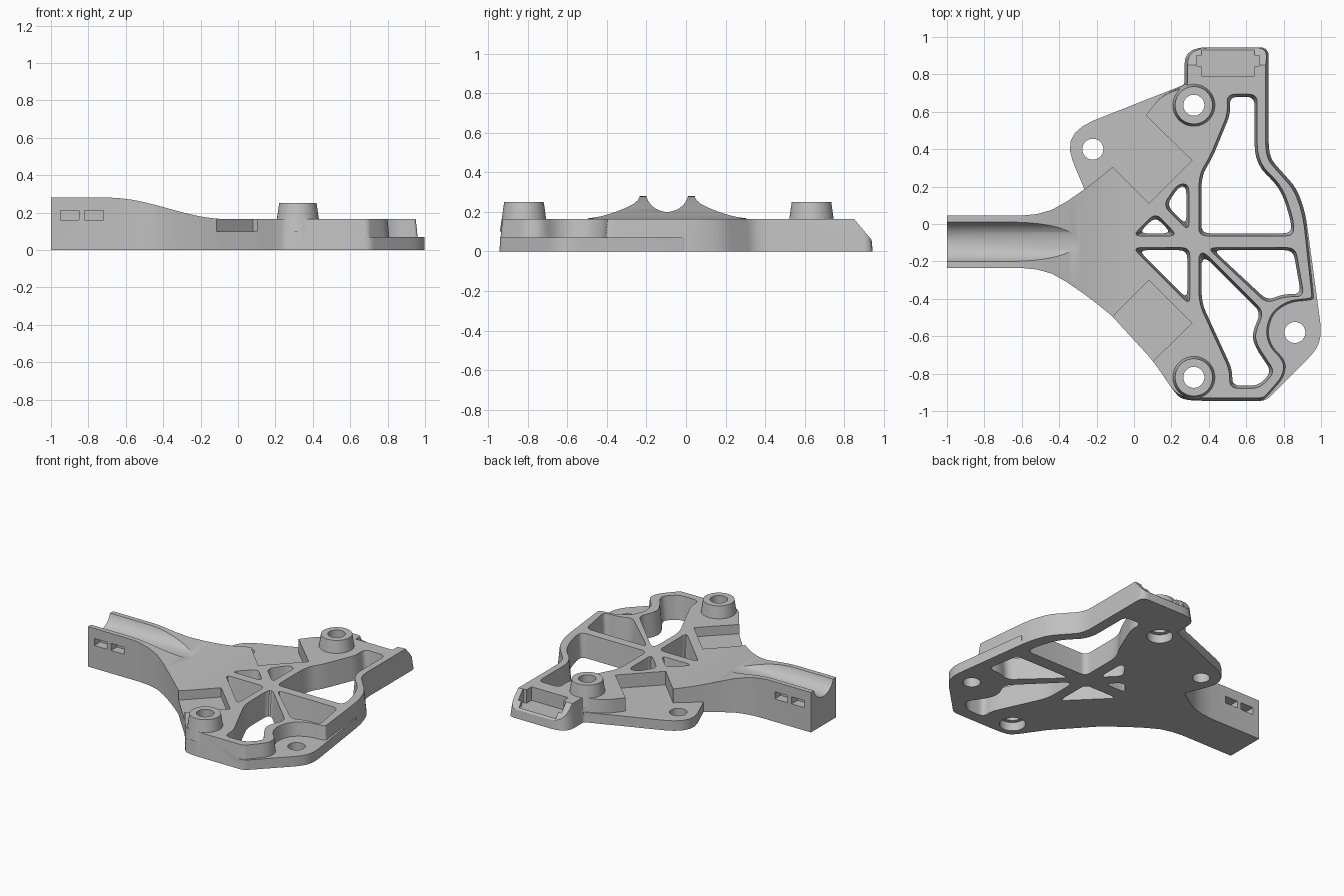
import bpy, bmesh, math
from mathutils import Vector

if "Cube" in bpy.data.objects:
    bpy.data.objects.remove(bpy.data.objects["Cube"])

grey = bpy.data.materials.new("plain grey")
grey.use_nodes = True
COLOUR = (0.53, 0.53, 0.53, 1)
grey.diffuse_color = COLOUR
grey.node_tree.nodes["Principled BSDF"].inputs["Base Color"].default_value = COLOUR

TOP, LOW, MID = 0.165, 0.07, -0.095   # deck height, low plate height, arm centre line


def rounded(points, radius, steps=5):
    """Round each corner; a third value on a point overrides the radius."""
    out = []
    for i, p in enumerate(points):
        a, b, c = (Vector(q[:2]) for q in (points[i - 1], p, points[(i + 1) % len(points)]))
        r = p[2] if len(p) > 2 else radius
        s = b + (a - b).normalized() * min(r, 0.45 * (a - b).length)
        e = b + (c - b).normalized() * min(r, 0.45 * (c - b).length)
        for k in range(steps + 1):
            t = k / steps
            out.append(s * (1 - t) ** 2 + b * 2 * t * (1 - t) + e * t * t)
    return out


def offset(points, amount, min_x=-9):
    """Grow a counter-clockwise polygon, only where x exceeds min_x."""
    out = []
    for i, p in enumerate(points):
        a, b, c = (Vector(q[:2]) for q in (points[i - 1], p, points[(i + 1) % len(points)]))
        d1, d2 = (b - a).normalized(), (c - b).normalized()
        n1, n2 = Vector((d1.y, -d1.x)), Vector((d2.y, -d2.x))
        n = (n1 + n2) / max(0.3, 1 + n1.dot(n2))
        out.append((*(b + n * amount if b.x > min_x else b), *p[2:]))
    return out


def loft(name, lower, upper, lo, hi, place=lambda u, v, w: (u, v, w)):
    """Solid between two matching outlines."""
    bm = bmesh.new()
    a = [bm.verts.new(place(p[0], p[1], lo)) for p in lower]
    b = [bm.verts.new(place(p[0], p[1], hi)) for p in upper]
    bm.faces.new(a[::-1])
    bm.faces.new(b)
    for i in range(len(a)):
        bm.faces.new((a[i - 1], a[i], b[i], b[i - 1]))
    if bm.calc_volume(signed=True) < 0:
        bmesh.ops.reverse_faces(bm, faces=bm.faces)
    mesh = bpy.data.meshes.new(name)
    bm.to_mesh(mesh)
    bm.free()
    mesh.materials.append(grey)
    ob = bpy.data.objects.new(name, mesh)
    bpy.context.collection.objects.link(ob)
    return ob


def prism(name, points, lo, hi, **kw):
    return loft(name, points, points, lo, hi, **kw)


def circle(x, y, r, n=48):
    return [(x + r * math.cos(math.tau * i / n), y + r * math.sin(math.tau * i / n))
            for i in range(n)]


def box(name, x0, x1, y0, y1, z0, z1):
    return prism(name, [(x0, y0), (x1, y0), (x1, y1), (x0, y1)], z0, z1)


def volume(mesh):
    bm = bmesh.new()
    bm.from_mesh(mesh)
    v = bm.calc_volume(signed=True)
    bm.free()
    return v


def combine(target, other, operation):
    """Boolean, trying the second solver when the first gives an implausible volume."""
    before = volume(target.data)
    for solver in ('MANIFOLD', 'EXACT'):
        mod = target.modifiers.new("combine", 'BOOLEAN')
        mod.operation, mod.object, mod.solver = operation, other, solver
        bpy.context.view_layer.update()
        graph = bpy.context.evaluated_depsgraph_get()
        mesh = bpy.data.meshes.new_from_object(target.evaluated_get(graph))
        target.modifiers.remove(mod)
        ratio = volume(mesh) / before
        if (1.00001 < ratio < 3) if operation == 'UNION' else (0.3 < ratio < 0.99999):
            target.data = mesh
            break
    bpy.data.objects.remove(other)


along_y = lambda u, v, w: (u, w, v)
along_x = lambda u, v, w: (w, u, v)

# Main deck with drafted outer walls
deck = [
    (-0.12, -0.49), (0.1, -0.73), (0.21, -0.89), (0.26, -0.945, 0.1), (0.70, -0.945, 0.02),
    (0.81, -0.82), (0.82, -0.73), (0.74, -0.65), (0.72, -0.57), (0.75, -0.48),
    (0.83, -0.425), (0.97, -0.41, 0.02), (0.92, 0.05, 0.1), (0.87, 0.19), (0.79, 0.28),
    (0.72, 0.36, 0.08), (0.72, 0.945, 0.05), (0.27, 0.945, 0.12), (0.27, 0.745, 0.02),
    (0.15, 0.69, 0.1), (0.06, 0.58, 0.1), (-0.12, 0.3)]
bracket = loft("bracket_body", rounded(deck, 0.05),
               rounded(offset(deck, -0.016, 0.25), 0.05), 0, TOP)

# Flared arm: plan outline intersected with its side profile
flare = [(-1, 0.14), (-0.6, 0.14), (-0.52, 0.148), (-0.44, 0.17), (-0.36, 0.215),
         (-0.28, 0.27), (-0.2, 0.33), (-0.12, 0.395), (0, 0.523)]
arm = prism("arm", [(x, MID - w) for x, w in flare] + [(x, MID + w) for x, w in flare[::-1]], 0, 0.4)
side = [(-1.1, 0.28)]
for i in range(25):
    t = i / 24
    side.append((-0.7 + 0.65 * t, TOP + 0.0575 * (1 + math.cos(math.pi * t))))
side += [(0.1, TOP), (0.1, -0.1), (-1.1, -0.1)]
combine(arm, prism("side_profile", side, -1, 1, place=along_y), 'INTERSECT')
combine(bracket, arm, 'UNION')

# Low mounting plates at the back right and front left
back_plate = rounded([(0.3, 0.757), (-0.39, 0.485, 0.19), (-0.25, 0.15), (0.2, 0.1),
                      (0.4, 0.4), (0.4, 0.7)], 0.02)
combine(bracket, prism("back_plate", back_plate, 0, LOW), 'UNION')
front_tab = rounded([(0.66, -0.943), (0.71, -0.94), (0.98, -0.67, 0.08), (1.003, -0.58, 0.06),
                     (0.925, 0.0), (0.7, -0.4), (0.6, -0.6)], 0.02)
combine(bracket, prism("front_tab", front_tab, 0, LOW), 'UNION')

# Raised bosses
BOSSES = [(0.32, 0.635), (0.32, -0.82)]
for x, y in BOSSES:
    combine(bracket, loft("boss", circle(x, y, 0.122), circle(x, y, 0.1), 0.1, 0.25), 'UNION')

# Square pockets on both flanks, mirrored about the arm
for sign, floor in ((1, LOW), (-1, 0.1)):
    pocket = [(0.08, 0.205), (0.31, 0.435), (0.1, 0.64), (-0.1, 0.84), (-0.32, 0.61)]
    cut = prism("pocket_cutter", [(x, MID + sign * w) for x, w in pocket], floor, 0.22)
    combine(bracket, cut, 'DIFFERENCE')

# Lightening windows between the ribs, listed counter-clockwise
WINDOWS = [
    [(0.505, 0.59), (0.41, 0.36), (0.35, 0.26, 0.08), (0.35, -0.06), (0.85, -0.06),
     (0.85, 0.02, 0.08), (0.79, 0.2, 0.08), (0.655, 0.33, 0.1), (0.655, 0.69), (0.50, 0.69)],
    [(0.235, 0.21), (0.16, 0.1), (0.29, -0.03), (0.29, 0.21)],
    [(0.225, -0.06), (0.115, 0.055), (0.0, -0.06)],
    [(0.0, -0.13), (0.295, -0.425), (0.295, -0.13)],
    [(0.40, -0.13), (0.71, -0.42), (0.8, -0.385), (0.905, -0.385), (0.86, -0.13)],
    [(0.35, -0.13, 0.08), (0.35, -0.42, 0.08), (0.40, -0.53), (0.515, -0.78),
     (0.515, -0.875), (0.67, -0.875), (0.75, -0.79), (0.66, -0.66, 0.08), (0.64, -0.59, 0.06),
     (0.69, -0.47)]]
for points in WINDOWS:
    cut = loft("window_cutter", rounded(offset(points, -0.012), 0.045),
               rounded(offset(points, 0.005), 0.045), -0.02, 0.18)
    combine(bracket, cut, 'DIFFERENCE')

# Screw holes, with counterbores under the bosses
for x, y in BOSSES + [(-0.22, 0.4), (0.86, -0.58)]:
    combine(bracket, prism("hole_cutter", circle(x, y, 0.056), -0.1, 0.4), 'DIFFERENCE')
for x, y in BOSSES:
    combine(bracket, prism("bore_cutter", circle(x, y, 0.083), -0.1, 0.06), 'DIFFERENCE')

# Cable groove and tie slots in the arm
combine(bracket, prism("groove_cutter", circle(MID, 0.31, 0.11), -1.2, 0.1, place=along_x), 'DIFFERENCE')
for x in (-0.95, -0.82):
    for y in (-0.28, 0.0):
        combine(bracket, box("slot_cutter", x, x + 0.1, y - 0.02, y + 0.11, 0.16, 0.21), 'DIFFERENCE')

# Open socket with a sloped nose at the back tip
nose = [(0.85, TOP), (0.955, 0.04), (1.1, 0.04), (1.1, 0.3), (0.85, 0.3)]
combine(bracket, prism("nose_cutter", nose, 0.1, 0.9, place=along_x), 'DIFFERENCE')
combine(bracket, box("socket_cutter", 0.36, 0.645, 0.79, 1.0, LOW, 0.3), 'DIFFERENCE')
combine(bracket, box("catch_cutter", 0.335, 0.67, 0.845, 0.9, LOW, 0.3), 'DIFFERENCE')

bpy.ops.object.select_all(action='DESELECT')
bracket.select_set(True)
bpy.context.view_layer.objects.active = bracket
bpy.ops.object.shade_smooth_by_angle(angle=math.radians(30))
